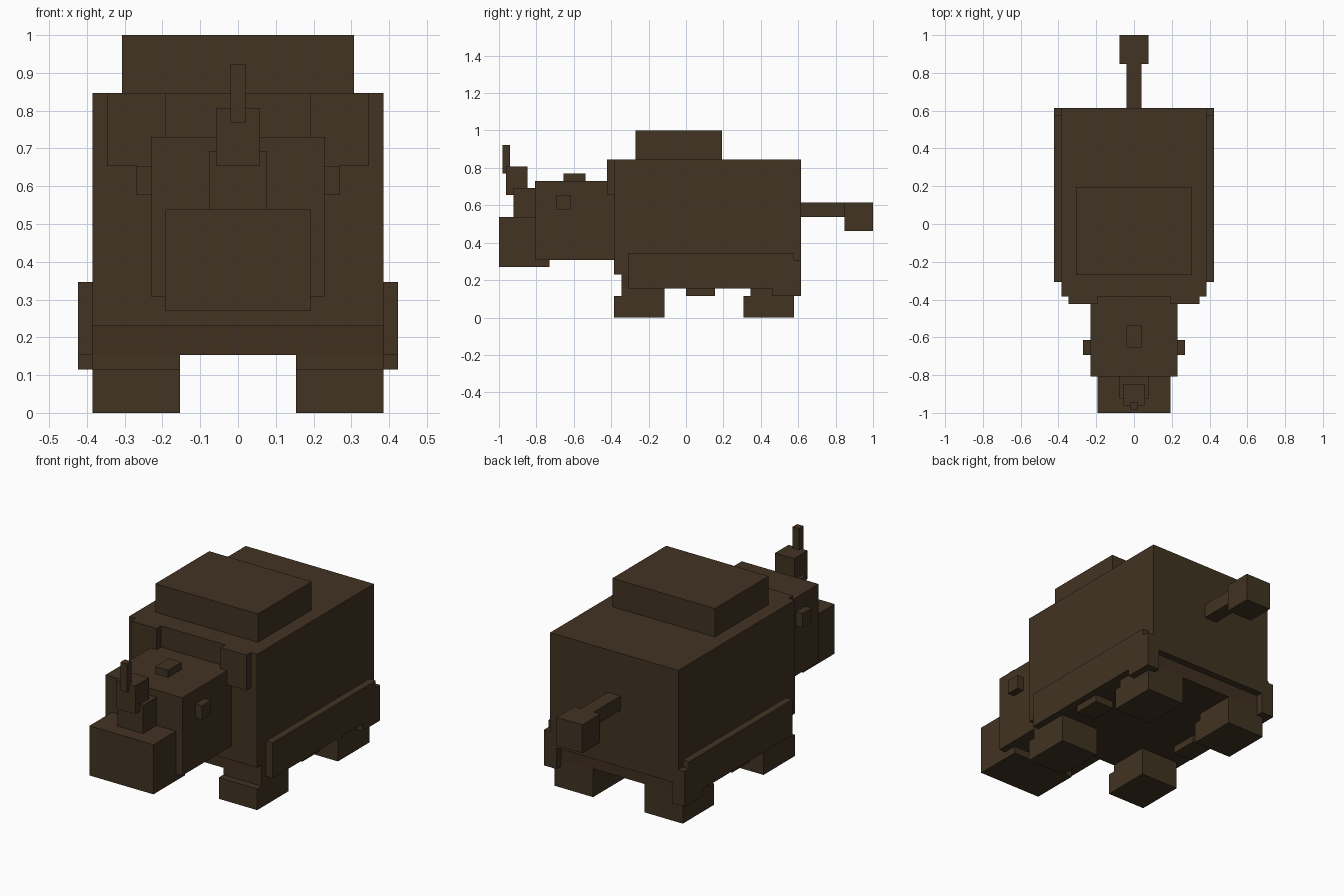
import bpy
import bmesh

cube = bpy.data.objects.get("Cube")
if cube:
    bpy.data.objects.remove(cube, do_unlink=True)

UNIT = 1 / 26  # one block of the grid the animal is built on


def material(name, rgb):
    mat = bpy.data.materials.new(name)
    mat.use_nodes = True
    color = (*rgb, 1)
    mat.diffuse_color = color
    mat.node_tree.nodes["Principled BSDF"].inputs["Base Color"].default_value = color
    return mat


hide = material("dark_brown_hide", (0.053, 0.033, 0.016))
belly_brown = material("reddish_brown_belly", (0.050, 0.029, 0.014))


def block(name, x, y, z, mat=hide):
    """Box given by its x, y and z ranges in grid units."""
    bm = bmesh.new()
    bmesh.ops.create_cube(bm, size=1)
    for v in bm.verts:
        v.co = [UNIT * ((lo + hi) / 2 + c * (hi - lo))
                for c, (lo, hi) in zip(v.co, (x, y, z))]
    mesh = bpy.data.meshes.new(name)
    bm.to_mesh(mesh)
    bm.free()
    mesh.materials.append(mat)
    obj = bpy.data.objects.new(name, mesh)
    bpy.context.collection.objects.link(obj)


def pair(name, x, y, z):
    """Matching boxes on the left (+x) and right (-x)."""
    block("left_" + name, x, y, z)
    block("right_" + name, (-x[1], -x[0]), y, z)


def centred(name, half, y, z, mat=hide):
    block(name, (-half, half), y, z, mat)


# Trunk
centred("body", 10, (-10, 16), (6, 22))
centred("back_hump", 8, (-7, 5), (22, 26))
centred("belly", 10, (-9, 15), (4, 6), belly_brown)

# Flank folds
pair("flank_plate", (10, 11), (-8, 15), (4, 9))
pair("rear_flank_plate", (9, 11), (12, 16), (3, 8))
pair("belly_fold", (7, 10), (0, 4), (3, 4))

# Legs
pair("front_foot", (4, 10), (-10, -3), (0, 3))
pair("front_thigh", (4, 10), (-9, -3), (3, 6))
pair("rear_foot", (4, 10), (8, 15), (0, 3))
pair("rear_thigh", (4, 10), (9, 15), (3, 6))

# Head
centred("head", 6, (-21, -10), (8, 19))
centred("snout", 5, (-26, -19), (7, 14))
pair("shoulder_fold", (5, 9), (-11, -10), (17, 22))
pair("eye", (6, 7), (-18, -16), (15, 17))

# Horns
centred("small_horn", 1, (-17, -14), (19, 20))
centred("horn_base", 2, (-24, -21), (14, 18))
centred("horn_middle", 1.5, (-25, -22), (17, 21))
centred("horn_tip", 0.5, (-25.5, -24.5), (20, 24))

# Tail
centred("tail", 1, (16, 22), (14, 16))
centred("tail_tuft", 2, (22, 26), (12, 16))
